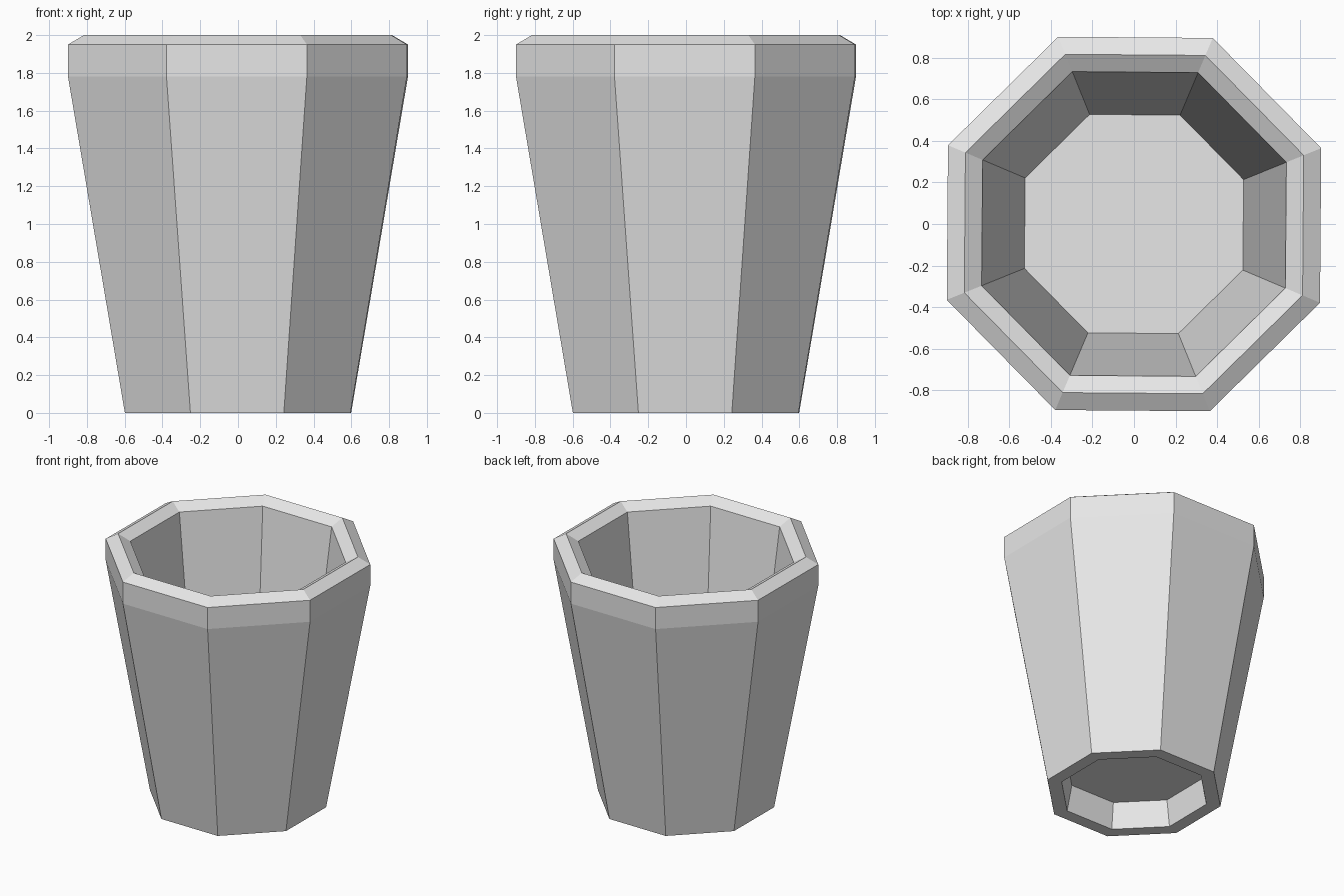
import bpy
import bmesh
from math import pi, cos, sin, radians

cube = bpy.data.objects.get("Cube")
if cube:
    bpy.data.objects.remove(cube, do_unlink=True)

SIDES = 8
TWIST = radians(-0.45)

grey = bpy.data.materials.new("light_grey")
grey.use_nodes = True
colour = (0.8, 0.8, 0.8, 1)
grey.diffuse_color = colour
grey.node_tree.nodes["Principled BSDF"].inputs["Base Color"].default_value = colour

# Profile as (distance from axis to flat side, height),
# from the underside recess, up the outer wall, over the rim, to the inner floor
profile = [
    (0.465, 0.20), (0.50, 0.0),                # underside recess and foot
    (0.597, 0.0), (0.897, 1.78),               # tapered outer wall
    (0.897, 1.95), (0.813, 2.0),               # rim band and outer bevel
    (0.73, 1.95), (0.525, 0.25),               # inner bevel and inner wall
]


def ring(bm, apothem, z):
    """Octagon of vertices with flat sides facing the axes."""
    radius = apothem / cos(pi / SIDES)
    angles = [TWIST + (i + 0.5) * 2 * pi / SIDES for i in range(SIDES)]
    return [bm.verts.new((radius * cos(a), radius * sin(a), z)) for a in angles]


# Hollow eight-sided cup
bm = bmesh.new()
rings = [ring(bm, r, z) for r, z in profile]
for lower, upper in zip(rings, rings[1:]):
    for i in range(SIDES):
        j = (i + 1) % SIDES
        bm.faces.new((lower[i], lower[j], upper[j], upper[i]))
bm.faces.new(rings[0][::-1])   # recess ceiling
bm.faces.new(rings[-1])        # inner floor
bmesh.ops.recalc_face_normals(bm, faces=bm.faces)

mesh = bpy.data.meshes.new("cup_body")
bm.to_mesh(mesh)
bm.free()
mesh.materials.append(grey)
cup = bpy.data.objects.new("cup_body", mesh)
bpy.context.collection.objects.link(cup)
